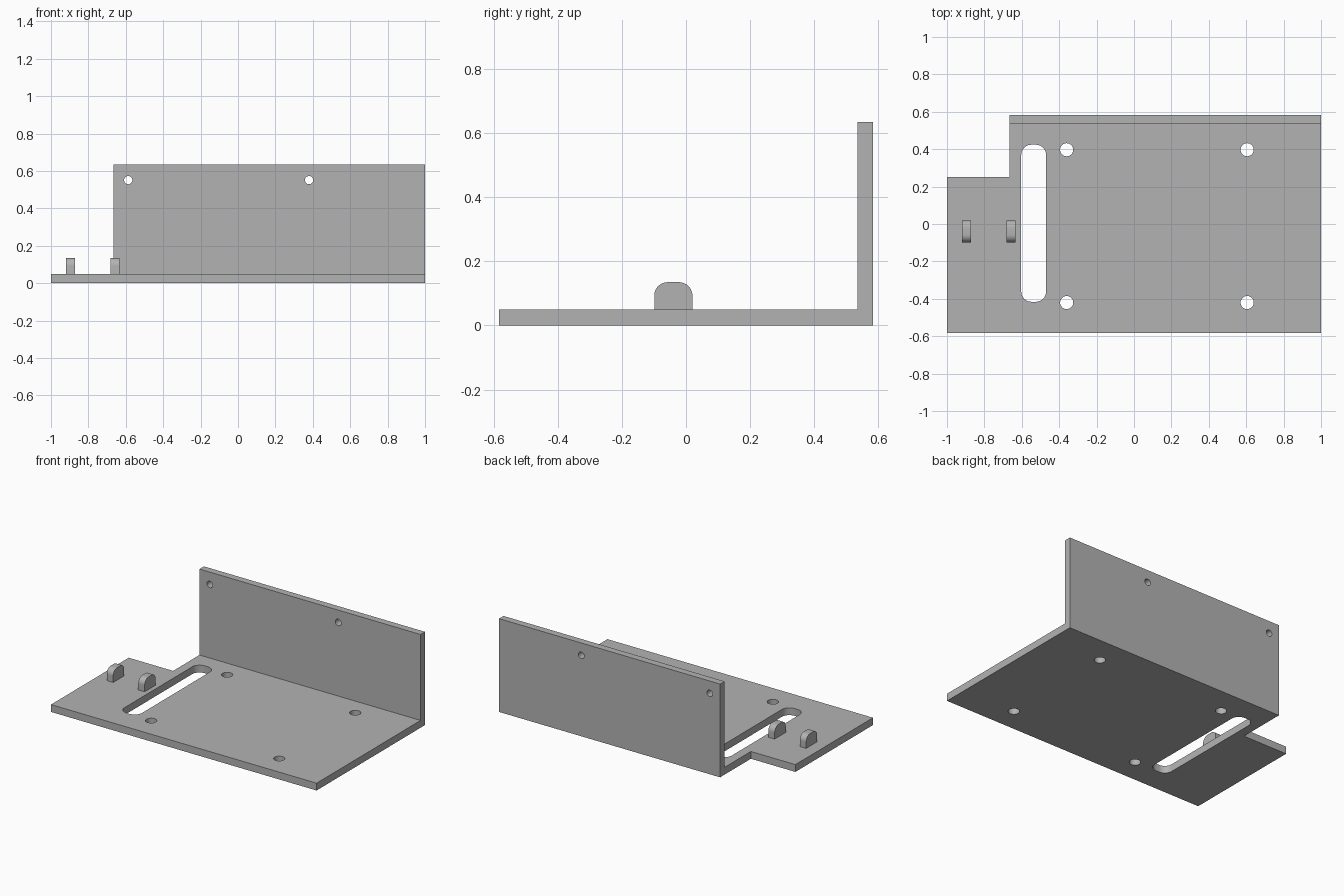
import bpy
import bmesh
from math import cos, sin, pi, radians
from mathutils import Vector

if "Cube" in bpy.data.objects:
    bpy.data.objects.remove(bpy.data.objects["Cube"], do_unlink=True)

grey = bpy.data.materials.new("plain grey")
grey.use_nodes = True
grey.diffuse_color = (0.45, 0.45, 0.45, 1)
grey.node_tree.nodes["Principled BSDF"].inputs["Base Color"].default_value = grey.diffuse_color

THICK = 0.05
HALF_Y = 0.583
WALL_LEFT = -0.665   # x where the upright wall starts
WALL_FRONT = 0.535


def extrude(name, points, axis, start, end):
    """Prism from a 2D outline, pushed along the x, y or z axis."""
    place = {"x": lambda a, b: (start, a, b),
             "y": lambda a, b: (a, start, b),
             "z": lambda a, b: (a, b, start)}[axis]
    bm = bmesh.new()
    face = bm.faces.new([bm.verts.new(place(a, b)) for a, b in points])
    moved = bmesh.ops.extrude_face_region(bm, geom=[face])["geom"]
    push = Vector([end - start if axis == k else 0 for k in "xyz"])
    bmesh.ops.translate(bm, vec=push, verts=[v for v in moved if isinstance(v, bmesh.types.BMVert)])
    bmesh.ops.recalc_face_normals(bm, faces=bm.faces)
    mesh = bpy.data.meshes.new(name)
    bm.to_mesh(mesh)
    bm.free()
    mesh.materials.append(grey)
    obj = bpy.data.objects.new(name, mesh)
    bpy.context.collection.objects.link(obj)
    return obj


def arc(cx, cy, r, first, last, steps):
    return [(cx + r * cos(first + (last - first) * i / steps),
             cy + r * sin(first + (last - first) * i / steps)) for i in range(steps + 1)]


def circle(cx, cy, r):
    return arc(cx, cy, r, 0, 2 * pi, 32)[:-1]


def rounded_rect(a0, b0, a1, b1, r):
    corners = [(a1 - r, b1 - r), (a0 + r, b1 - r), (a0 + r, b0 + r), (a1 - r, b0 + r)]
    return [p for i, (a, b) in enumerate(corners)
            for p in arc(a, b, r, i * pi / 2, (i + 1) * pi / 2, 10)]


def smooth(obj):
    bpy.ops.object.select_all(action="DESELECT")
    obj.select_set(True)
    bpy.context.view_layer.objects.active = obj
    bpy.ops.object.shade_smooth_by_angle(angle=radians(30))


# L-shaped bracket: base plate and upright back wall in one piece
bracket = extrude("bracket", [(-HALF_Y, 0), (HALF_Y, 0), (HALF_Y, 0.635), (WALL_FRONT, 0.635),
                              (WALL_FRONT, THICK), (-HALF_Y, THICK)], "x", -1, 1)

# Cutters: rear corner notch, long slot, base holes and wall holes
cutters = [
    extrude("notch_cutter", [(-1.2, 0.252), (WALL_LEFT, 0.252), (WALL_LEFT, 0.8), (-1.2, 0.8)],
            "z", -0.2, 0.9),
    extrude("slot_cutter", rounded_rect(-0.603, -0.416, -0.47, 0.424, 0.055), "z", -0.1, 0.2),
]
for x in (-0.36, 0.605):
    for y in (-0.42, 0.397):
        cutters.append(extrude("base_hole_cutter", circle(x, y, 0.035), "z", -0.1, 0.2))
for x in (-0.587, 0.38):
    cutters.append(extrude("wall_hole_cutter", circle(x, 0.551, 0.022), "y", 0.4, 0.7))

bpy.context.view_layer.objects.active = bracket
for cutter in cutters:
    cutter.hide_render = True
    cut = bracket.modifiers.new("cut", "BOOLEAN")
    cut.operation = "DIFFERENCE"
    cut.solver = "EXACT"
    cut.object = cutter
    bpy.ops.object.modifier_apply(modifier=cut.name)
    bpy.data.objects.remove(cutter, do_unlink=True)
smooth(bracket)

# Two upright tabs with rounded tops
TAB_R = 0.042
tab_outline = ([(-0.099, THICK), (0.02, THICK)]
               + arc(0.02 - TAB_R, 0.135 - TAB_R, TAB_R, 0, pi / 2, 10)
               + arc(-0.099 + TAB_R, 0.135 - TAB_R, TAB_R, pi / 2, pi, 10))
for name, x in (("outer_tab", -0.919), ("inner_tab", -0.682)):
    smooth(extrude(name, tab_outline, "x", x, x + 0.048))
